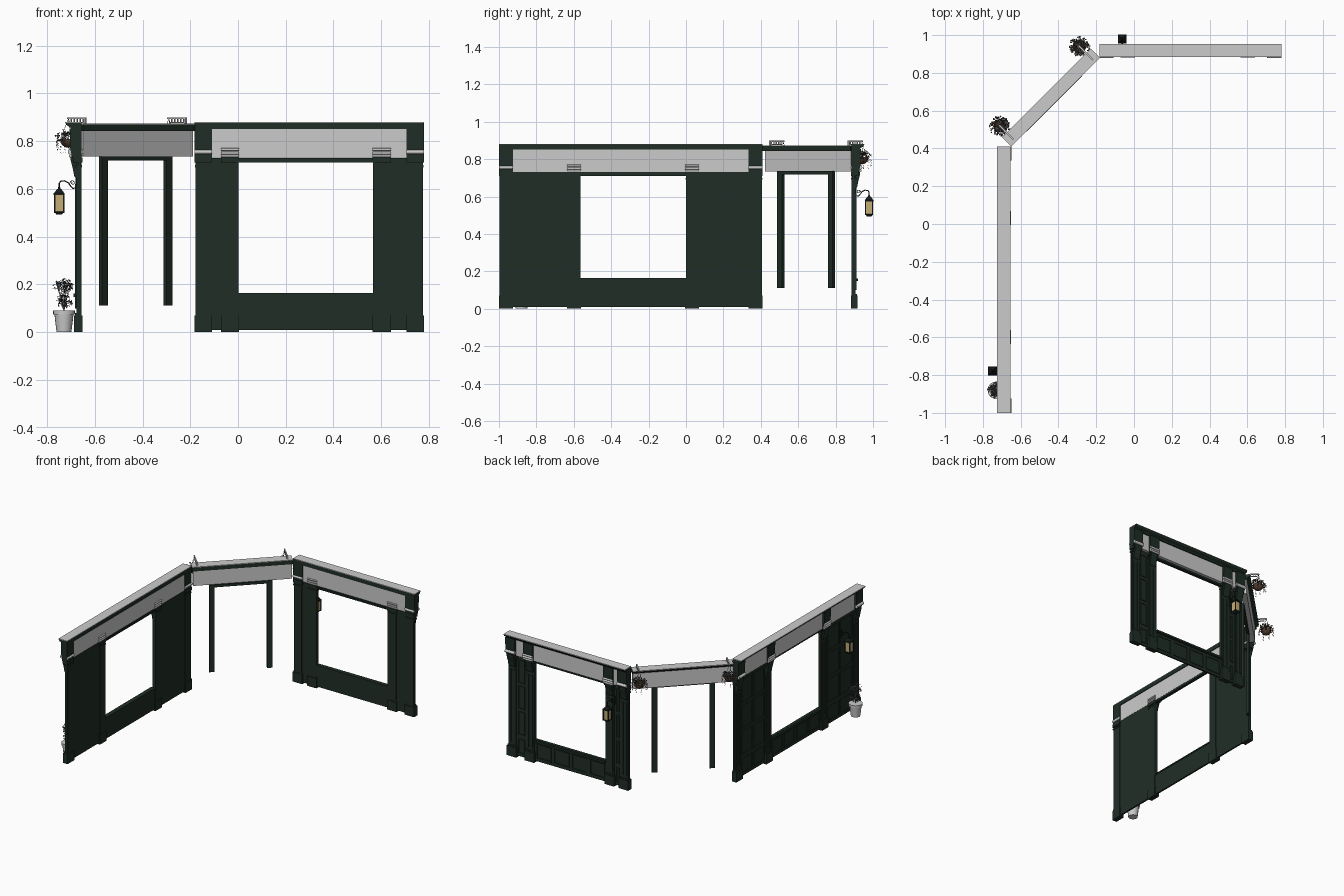
import bpy, bmesh, math, random
from mathutils import Matrix, Vector

if "Cube" in bpy.data.objects:
    bpy.data.objects.remove(bpy.data.objects["Cube"])

random.seed(4)

def material(name, col):
    m = bpy.data.materials.new(name)
    m.diffuse_color = (*col, 1)
    m.use_nodes = True
    m.node_tree.nodes["Principled BSDF"].inputs["Base Color"].default_value = m.diffuse_color
    return m

GREEN = material("green_paint", (0.014, 0.027, 0.019))
IRON = material("black_iron", (0.008, 0.012, 0.011))
GLASS = material("warm_glass", (0.55, 0.42, 0.18))
LEAF = material("leaf", (0.07, 0.075, 0.07))
BLOOM = material("bloom", (0.12, 0.07, 0.08))
BASKET = material("basket", (0.09, 0.05, 0.03))

def frame(origin, angle):
    # local axes: u along the wall, v outward, z up
    return Matrix.Translation(origin) @ Matrix.Rotation(angle, 4, 'Z')

def finish(bm, name, M, mat=None, smooth=False):
    me = bpy.data.meshes.new(name)
    bm.to_mesh(me)
    bm.free()
    me.transform(M)
    ob = bpy.data.objects.new(name, me)
    bpy.context.collection.objects.link(ob)
    if mat:
        me.materials.append(mat)
    if smooth:
        bpy.context.view_layer.objects.active = ob
        bpy.ops.object.select_all(action='DESELECT')
        ob.select_set(True)
        bpy.ops.object.shade_smooth_by_angle(angle=math.radians(40))
    return ob

def box(bm, u0, u1, v0, v1, z0, z1):
    S = Matrix.Diagonal((u1 - u0, v1 - v0, z1 - z0, 1))
    T = Matrix.Translation(((u0 + u1) / 2, (v0 + v1) / 2, (z0 + z1) / 2))
    bmesh.ops.create_cube(bm, size=1, matrix=T @ S)

def cone(bm, c, r0, r1, h, n=12, R=Matrix.Identity(4)):
    bmesh.ops.create_cone(bm, cap_ends=True, segments=n, radius1=r0, radius2=r1, depth=h,
                          matrix=Matrix.Translation(c) @ R)

def border(bm, u0, u1, z0, z1, v0, v1, w):
    # four-sided moulding around a rectangle
    box(bm, u0, u1, v0, v1, z0, z0 + w)
    box(bm, u0, u1, v0, v1, z1 - w, z1)
    box(bm, u0, u0 + w, v0, v1, z0 + w, z1 - w)
    box(bm, u1 - w, u1, v0, v1, z0 + w, z1 - w)

def extrude(bm, profile, u0, u1):
    # (v, z) profile swept along u
    f = bm.faces.new([bm.verts.new((u0, v, z)) for v, z in profile])
    r = bmesh.ops.extrude_face_region(bm, geom=[f])
    bmesh.ops.translate(bm, vec=(u1 - u0, 0, 0),
                        verts=[g for g in r['geom'] if isinstance(g, bmesh.types.BMVert)])
    bmesh.ops.recalc_face_normals(bm, faces=bm.faces)

def tube(name, pts, r, M, mat):
    cu = bpy.data.curves.new(name, 'CURVE')
    cu.dimensions = '3D'
    cu.bevel_depth, cu.bevel_resolution, cu.use_fill_caps = r, 1, True
    sp = cu.splines.new('POLY')
    sp.points.add(len(pts) - 1)
    for p, q in zip(sp.points, pts):
        p.co = (*(M @ Vector(q)), 1)
    ob = bpy.data.objects.new(name, cu)
    bpy.context.collection.objects.link(ob)
    if mat:
        cu.materials.append(mat)

def top(name, M, u0, u1, dz=0.0):
    # green cornice with a pale capping
    bm = bmesh.new()
    extrude(bm, [(0, .85 + dz), (.042, .85 + dz), (.05, .86 + dz), (.062, .866 + dz),
                 (.068, .877 + dz), (0, .877 + dz)], u0, u1)
    finish(bm, name + "_cornice", M, GREEN)
    bm = bmesh.new()
    box(bm, u0, u1, 0, .069, .877 + dz, .881 + dz)
    finish(bm, name + "_capping", M)

def wall(name, M, L, pils, win):
    w0, w1 = win
    # backing panels, leaving the window open
    bm = bmesh.new()
    box(bm, .004, w0, .004, .016, .01, .73)
    box(bm, w1, L - .004, .004, .016, .01, .73)
    box(bm, w0, w1, .004, .016, .01, .16)
    box(bm, w0, w1, .004, .016, .71, .73)
    finish(bm, name + "_panels", M, GREEN)
    # window frame and sill
    bm = bmesh.new()
    border(bm, w0 - .008, w1 + .008, .155, .722, 0, .022, .009)
    box(bm, w0, w1, .004, .034, .148, .162)
    finish(bm, name + "_window_frame", M, GREEN)
    # raised mouldings on the outer face
    bm = bmesh.new()
    n = 4
    for i in range(n):
        s = (w1 - w0) / n
        border(bm, w0 + i * s + .01, w0 + (i + 1) * s - .01, .03, .135, .015, .021, .008)
    for a, b in ((pils[0][1], pils[1][0]), (pils[2][1], pils[3][0])):
        cols = max(1, round((b - a) / .15))
        s = (b - a) / cols
        for c in range(cols):
            for z0, z1 in ((.03, .135), (.165, .33), (.35, .515), (.535, .70)):
                border(bm, a + c * s + .006, a + (c + 1) * s - .006, z0, z1, .015, .021, .006)
    finish(bm, name + "_mouldings", M, GREEN)
    # pilasters: plinth, fluted shaft, capital and console
    bm = bmesh.new()
    rolls = bmesh.new()
    for i, (a, b) in enumerate(pils):
        box(bm, a, b, -.004, .032, 0, .07)
        box(bm, a + .004, b - .004, 0, .028, .07, .08)
        box(bm, a + .007, b - .007, 0, .022, .08, .69)
        for k in (.3, .7):
            u = a + (b - a) * k
            box(bm, u - .008, u + .008, .02, .027, .10, .62)
        box(bm, a + .002, b - .002, -.002, .03, .69, .70)
        box(bm, a, b, -.003, .036, .71, .732)
        extrude(bm, [(.02, .64), (.03, .65), (.036, .68), (.046, .72), (.046, .735), (.02, .735)],
                a + .012, b - .012)
        end = i in (0, 3)
        extrude(bm, [(0 if end else .01, .73), (.04, .73), (.048, .77), (.05, .853),
                     (0 if end else .01, .853)], a, b)
        R = Matrix.Rotation(math.pi / 2, 4, 'Y')
        for z in ((.755,) if end else (.738, .750, .765)):
            r = .011 if end else .007
            cone(rolls, ((a + b) / 2, .047, z), r, r, b - a, 12, R)
            cone(rolls, ((a + b) / 2, .002, z), r * .8, r * .8, b - a, 12, R)
    finish(bm, name + "_pilasters", M, GREEN)
    finish(rolls, name + "_console_rolls", M, None, True)
    # pale sign board
    bm = bmesh.new()
    box(bm, pils[0][1], pils[3][0], .005, .035, .732, .85)
    finish(bm, name + "_fascia", M)
    top(name, M, 0, L)

def lantern(name, M, u):
    v = .094
    bm = bmesh.new()
    box(bm, u - .018, u + .018, v - .018, v + .018, .505, .575)
    finish(bm, name + "_glass", M, GLASS)
    bm = bmesh.new()
    for a in (-.019, .019):
        for b in (-.019, .019):
            box(bm, u + a - .003, u + a + .003, v + b - .003, v + b + .003, .50, .58)
    box(bm, u - .023, u + .023, v - .023, v + .023, .574, .582)
    Q = Matrix.Rotation(math.pi / 4, 4, 'Z')
    cone(bm, (u, v, .591), .031, .012, .018, 4, Q)
    cone(bm, (u, v, .499), .016, .031, .014, 4, Q)
    cone(bm, (u, v, .605), .006, .003, .012, 8)
    box(bm, u - .009, u + .009, .016, .026, .585, .645)
    finish(bm, name + "_cage", M, IRON)
    # swan-neck arm with a scroll
    arm = [(u, .024, .605), (u, .036, .602), (u, .046, .612), (u, .056, .626),
           (u, .072, .634), (u, .088, .632), (u, v, .622), (u, v, .606)]
    tube(name + "_arm", arm, .003, M, IRON)
    scroll = [(u, .038 + .011 * math.cos(t * .6) * (1 - t / 16), .625 + .011 * math.sin(t * .6) * (1 - t / 16))
              for t in range(13)]
    tube(name + "_scroll", scroll, .002, M, IRON)

def leaf(bm, p, s):
    R = Matrix.Rotation(random.uniform(0, 6.28), 4, 'Z') @ Matrix.Rotation(random.uniform(-1.2, 1.2), 4, 'X')
    f = [(0, -s, 0), (s * .6, 0, s * .2), (0, s, 0), (-s * .6, 0, s * .2)]
    bm.faces.new([bm.verts.new(Vector(p) + R @ Vector(q)) for q in f])

def foliage(name, M, c, rad, rz, n, s, mat, extra=()):
    bm = bmesh.new()
    for _ in range(n):
        d = Vector([random.gauss(0, 1) for _ in range(3)]).normalized() * random.uniform(.45, 1)
        leaf(bm, (c[0] + d.x * rad, c[1] + d.y * rad, c[2] + d.z * rz), s * random.uniform(.6, 1.2))
    for p in extra:
        leaf(bm, p, s * .7)
    finish(bm, name, M, mat)

def hanging_basket(name, M, u):
    v = .12
    # bracket plate, arm and scroll
    bm = bmesh.new()
    box(bm, u - .005, u + .005, .018, .025, .81, .90)
    box(bm, u - .004, u + .004, .02, v + .006, .892, .899)
    box(bm, u - .003, u + .003, .02, v - .01, .876, .880)
    for k in range(5):
        box(bm, u - .003, u + .003, .03 + k * .018, .034 + k * .018, .878, .894)
    finish(bm, name + "_bracket", M)
    for k in range(3):
        a = k * 2.094
        tube(name + "_chain", [(u, v, .893), (u + .035 * math.cos(a), v + .035 * math.sin(a), .81)], .001, M, IRON)
    bm = bmesh.new()
    bmesh.ops.create_uvsphere(bm, u_segments=14, v_segments=8, radius=.036,
                              matrix=Matrix.Translation((u, v, .808)))
    bmesh.ops.bisect_plane(bm, geom=bm.verts[:] + bm.edges[:] + bm.faces[:],
                           plane_co=(0, 0, .81), plane_no=(0, 0, 1), clear_outer=True)
    finish(bm, name + "_bowl", M, BASKET, True)
    trail = []
    for k in range(9):
        a = k * .698 + random.random() * .3
        for j in range(5):
            trail.append((u + .05 * math.cos(a), v + .05 * math.sin(a), .80 - j * .011 * (.5 + k % 3 * .3)))
    foliage(name + "_leaves", M, (u, v, .817), .055, .03, 130, .009, LEAF, trail)
    foliage(name + "_blooms", M, (u, v, .82), .056, .032, 45, .008, BLOOM)

# long left wall and shorter back wall
LEFT = frame((-.655, -1, 0), math.pi / 2)
BACK = frame((-.183, .885, 0), 0)
DIAG = frame((-.65, .41, 0), math.pi / 4)
wall("left_wall", LEFT, 1.41, [(0, .075), (.365, .438), (.995, 1.07), (1.335, 1.41)], (.435, 1.0))
wall("back_wall", BACK, .963, [(0, .075), (.112, .188), (.747, .823), (.888, .963)], (.184, .75))

# angled entrance: sign board and floating door frame
bm = bmesh.new()
box(bm, .008, .66, .008, .045, .735, .85)
finish(bm, "entrance_fascia", DIAG)
top("entrance", DIAG, 0, .665, -.008)
bm = bmesh.new()
for u in (.13, .512):
    box(bm, u - .018, u + .018, -.002, .016, .112, .722)
box(bm, .112, .53, -.002, .016, .718, .736)
finish(bm, "entrance_door_frame", DIAG, GREEN)

hanging_basket("left_basket", DIAG, .035)
hanging_basket("right_basket", DIAG, .63)
lantern("left_lantern", LEFT, .222)
lantern("back_lantern", BACK, .121)

# potted shrub outside the left wall
u, v = .12, .074
bm = bmesh.new()
cone(bm, (u, v, .037), .031, .040, .074, 20)
cone(bm, (u, v, .082), .045, .046, .018, 20)
finish(bm, "plant_pot", LEFT, None, True)
for k in range(7):
    a = k * .9
    tube("shrub_stem", [(u, v, .088), (u + .012 * math.cos(a), v + .012 * math.sin(a), .14),
                        (u + .034 * math.cos(a), v + .034 * math.sin(a), .205)], .0013, LEFT, LEAF)
foliage("shrub_leaves", LEFT, (u, v, .195), .046, .03, 110, .010, LEAF)
foliage("shrub_lower_leaves", LEFT, (u, v, .135), .034, .035, 60, .010, LEAF)
